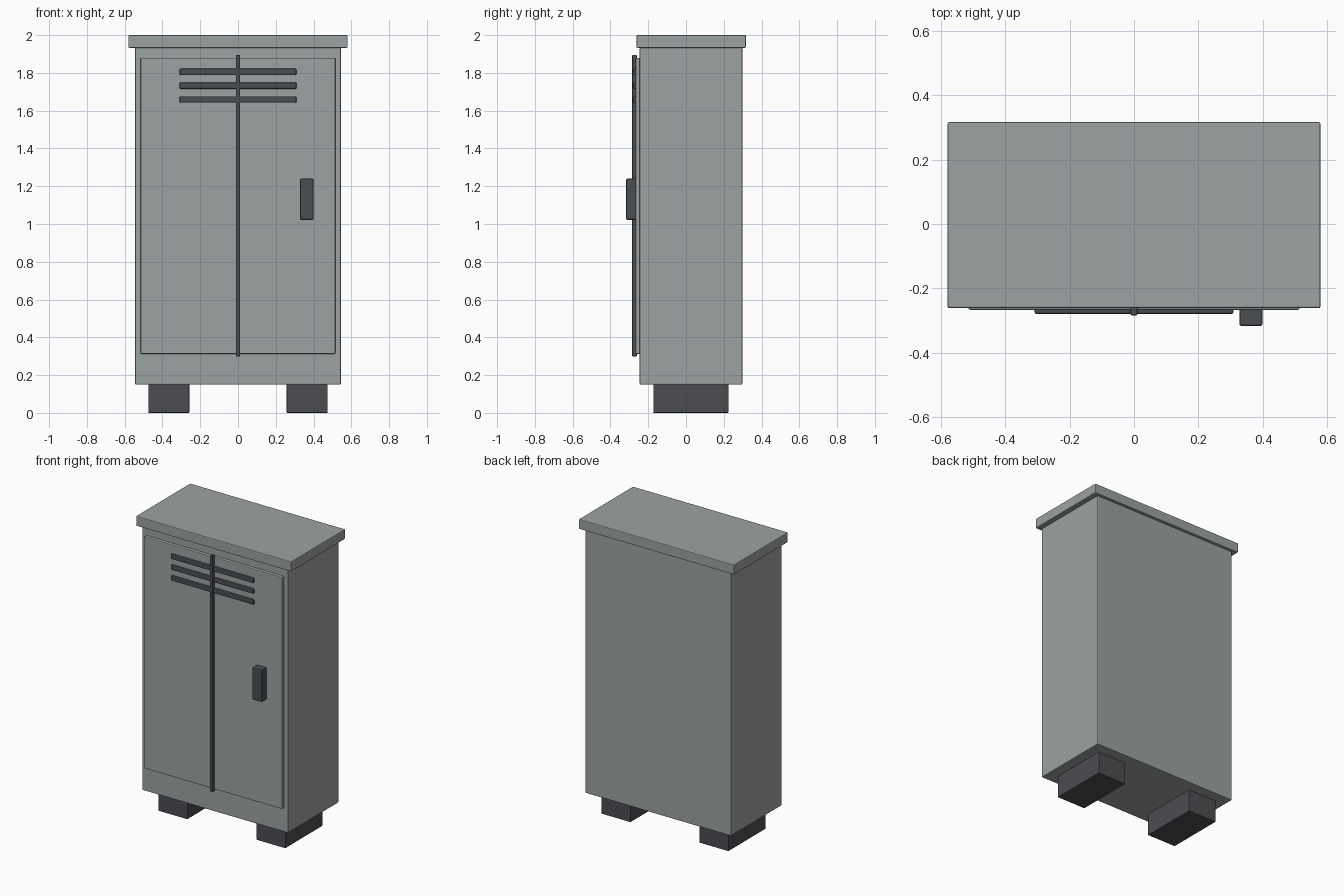
import bpy
import bmesh

if "Cube" in bpy.data.objects:
    bpy.data.objects.remove(bpy.data.objects["Cube"])


def material(name, rgb):
    m = bpy.data.materials.new(name)
    m.diffuse_color = (*rgb, 1)
    m.use_nodes = True
    m.node_tree.nodes["Principled BSDF"].inputs["Base Color"].default_value = m.diffuse_color
    return m


GREY = material("cabinet grey", (0.335, 0.36, 0.365))
DARK = material("dark grey", (0.07, 0.075, 0.083))


def box(name, x, y, z, mat, bevel=0.005, segments=2):
    """Bevelled box from (min, max) ranges along each axis."""
    bm = bmesh.new()
    bmesh.ops.create_cube(bm, size=1)
    for v in bm.verts:
        v.co = [r[0] if c < 0 else r[1] for c, r in zip(v.co, (x, y, z))]
    mesh = bpy.data.meshes.new(name)
    bm.to_mesh(mesh)
    bm.free()
    mesh.materials.append(mat)
    obj = bpy.data.objects.new(name, mesh)
    bpy.context.collection.objects.link(obj)
    mod = obj.modifiers.new("bevel", 'BEVEL')
    mod.width = bevel
    mod.segments = segments
    return obj


# Cabinet shell and overhanging roof
box("cabinet_body", (-0.545, 0.545), (-0.245, 0.298), (0.15, 1.935), GREY)
box("roof", (-0.58, 0.58), (-0.262, 0.317), (1.933, 2.0), GREY)

# Door panel with centre seam
box("door_panel", (-0.515, 0.515), (-0.267, -0.235), (0.312, 1.88), GREY)
box("door_seam", (-0.011, 0.011), (-0.285, -0.26), (0.298, 1.895), DARK, 0.005)

# Vent slats near the top of the door
for i in range(3):
    zc = 1.805 - 0.073 * i
    box(f"vent_slat_{i + 1}", (-0.31, 0.31), (-0.28, -0.255),
        (zc - 0.017, zc + 0.017), DARK, 0.007)

# Door handle
box("door_handle", (0.328, 0.4), (-0.317, -0.26), (1.022, 1.24), DARK, 0.006)

# Feet
for side, x in (("left", (-0.475, -0.258)), ("right", (0.258, 0.475))):
    box(f"foot_{side}", x, (-0.173, 0.225), (0.0, 0.155), DARK, 0.004)
